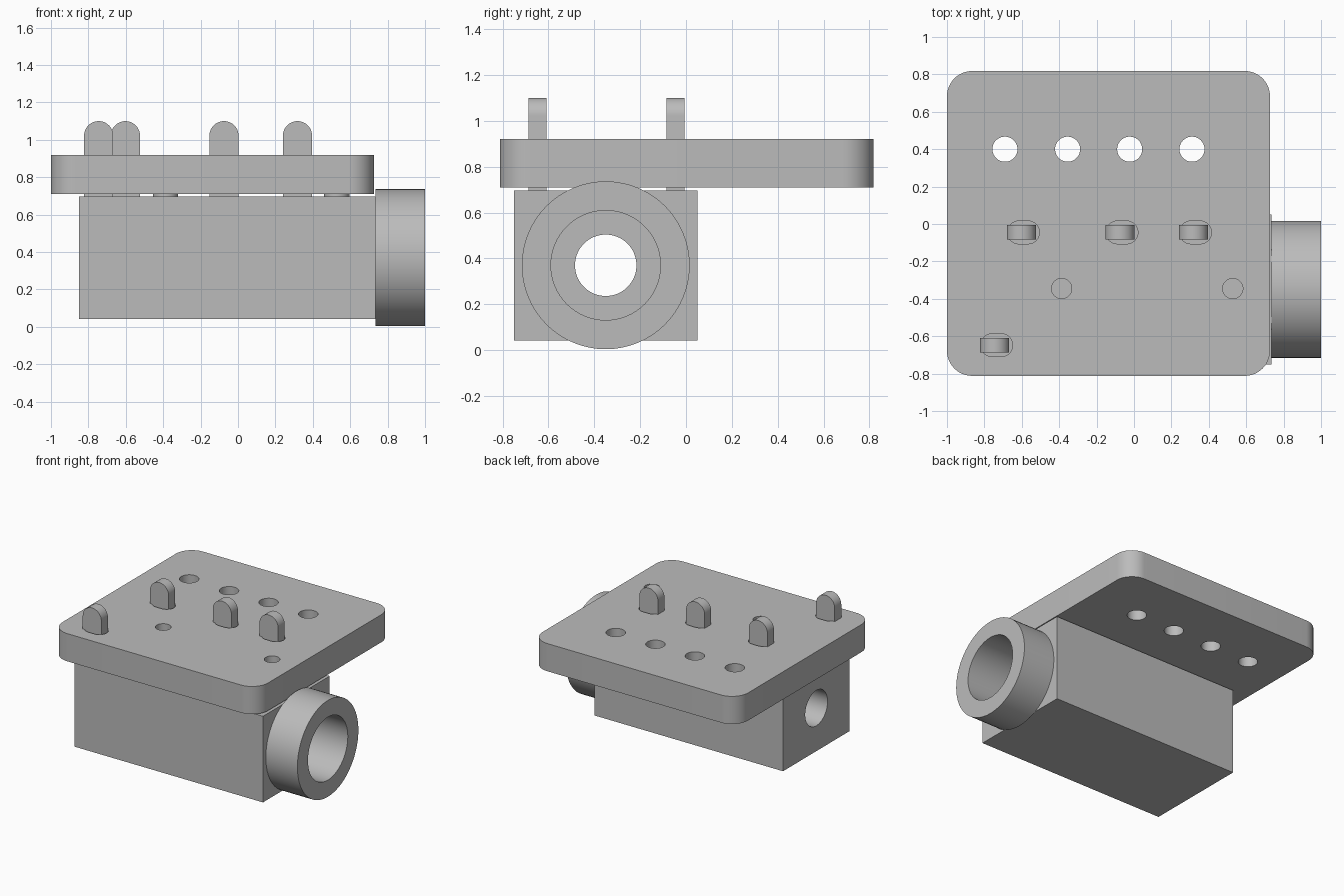
import bpy
import bmesh
from math import pi, cos, sin
from mathutils import Matrix, Vector

cube = bpy.data.objects.get("Cube")
if cube:
    bpy.data.objects.remove(cube, do_unlink=True)

grey = bpy.data.materials.new("machined grey")
grey.use_nodes = True
colour = (0.5, 0.5, 0.5, 1)
grey.diffuse_color = colour
grey.node_tree.nodes["Principled BSDF"].inputs["Base Color"].default_value = colour

# Matrices that turn a prism's length (local z) towards x or -y
ALONG_X = Matrix(((0, 0, 1), (1, 0, 0), (0, 1, 0))).to_4x4()
ALONG_Y = Matrix(((1, 0, 0), (0, 0, -1), (0, 1, 0))).to_4x4()
ALONG_Z = Matrix.Identity(4)


def arc(cx, cy, r, start, end, steps):
    return [(cx + r * cos(start + (end - start) * i / steps),
             cy + r * sin(start + (end - start) * i / steps)) for i in range(steps + 1)]


def circle(r):
    return arc(0, 0, r, 0, 2 * pi, 64)[:-1]


def rounded_rect(w, h, r):
    pts = []
    for k, (sx, sy) in enumerate(((1, 1), (-1, 1), (-1, -1), (1, -1))):
        pts += arc(sx * (w / 2 - r), sy * (h / 2 - r), r, k * pi / 2, (k + 1) * pi / 2, 12)
    return pts


def prism(name, profile, length, origin, turn=ALONG_Z):
    """Extrude a flat profile by length from origin."""
    bm = bmesh.new()
    face = bm.faces.new([bm.verts.new((x, y, 0)) for x, y in profile])
    out = bmesh.ops.extrude_face_region(bm, geom=[face])
    moved = [v for v in out["geom"] if isinstance(v, bmesh.types.BMVert)]
    bmesh.ops.translate(bm, verts=moved, vec=(0, 0, length))
    bmesh.ops.remove_doubles(bm, verts=bm.verts, dist=1e-5)
    bmesh.ops.transform(bm, matrix=Matrix.Translation(Vector(origin)) @ turn, verts=bm.verts)
    bmesh.ops.recalc_face_normals(bm, faces=bm.faces)
    mesh = bpy.data.meshes.new(name)
    bm.to_mesh(mesh)
    bm.free()
    mesh.materials.append(grey)
    obj = bpy.data.objects.new(name, mesh)
    bpy.context.collection.objects.link(obj)
    return obj


def cut(obj, cutters):
    """Subtract the cutters, then discard them."""
    bpy.context.view_layer.objects.active = obj
    for cutter in cutters:
        mod = obj.modifiers.new("cut", "BOOLEAN")
        mod.operation = "DIFFERENCE"
        mod.solver = "EXACT"
        mod.object = cutter
        bpy.ops.object.modifier_apply(modifier=mod.name)
        bpy.data.objects.remove(cutter, do_unlink=True)


def smooth(obj):
    bpy.ops.object.select_all(action="DESELECT")
    obj.select_set(True)
    bpy.context.view_layer.objects.active = obj
    bpy.ops.object.shade_smooth_by_angle(angle=pi / 6)


AXIS_Y, AXIS_Z = -0.35, 0.37
PLATE_Z, PLATE_T = 0.71, 0.21
BODY_TOP = 0.697
pins = [(-0.745, -0.648), (-0.602, -0.045), (-0.075, -0.045), (0.318, -0.045)]
screws = [(-0.387, -0.345), (0.528, -0.345)]
holes = [(x, 0.4) for x in (-0.69, -0.355, -0.023, 0.31)]

# Block with a wide bore that narrows at the closed end
body = prism("body_block", [(-0.75, 0.043), (0.05, 0.043), (0.05, BODY_TOP), (-0.75, BODY_TOP)],
             1.585, (-0.85, 0, 0), ALONG_X)
cut(body, [prism("wide_bore", circle(0.239), 1.4, (-0.5, AXIS_Y, AXIS_Z), ALONG_X),
           prism("narrow_bore", circle(0.134), 1.0, (-1.0, AXIS_Y, AXIS_Z), ALONG_X)])
smooth(body)

# Collar ring on the side
collar = prism("collar_ring", circle(0.366), 0.265, (0.735, AXIS_Y, AXIS_Z), ALONG_X)
cut(collar, [prism("collar_bore", circle(0.239), 0.5, (0.6, AXIS_Y, AXIS_Z), ALONG_X)])
smooth(collar)

# Top plate with round holes, screw holes and pin slots
plate = prism("top_plate", rounded_rect(1.727, 1.63, 0.135), PLATE_T, (-0.1365, 0.003, PLATE_Z))
cutters = [prism("hole", circle(0.067), 0.5, (x, y, 0.6)) for x, y in holes]
cutters += [prism("screw_hole", circle(0.054), 0.5, (x, y, 0.6)) for x, y in screws]
cutters += [prism("slot", rounded_rect(0.17, 0.122, 0.0605), 0.5, (x + 0.011, y, 0.6))
            for x, y in pins]
cut(plate, cutters)
smooth(plate)

# Round-topped pins standing on the block
R = 0.078
pin_profile = [(-R, 0), (R, 0)] + arc(0, 1.1 - R - BODY_TOP, R, 0, pi, 24)
for i, (x, y) in enumerate(pins):
    smooth(prism(f"pin_{i + 1}", pin_profile, 0.078, (x, y + 0.039, BODY_TOP), ALONG_Y))

# Spacers under the screw holes
for i, (x, y) in enumerate(screws):
    smooth(prism(f"spacer_{i + 1}", circle(0.067), PLATE_Z - BODY_TOP, (x, y, BODY_TOP)))
